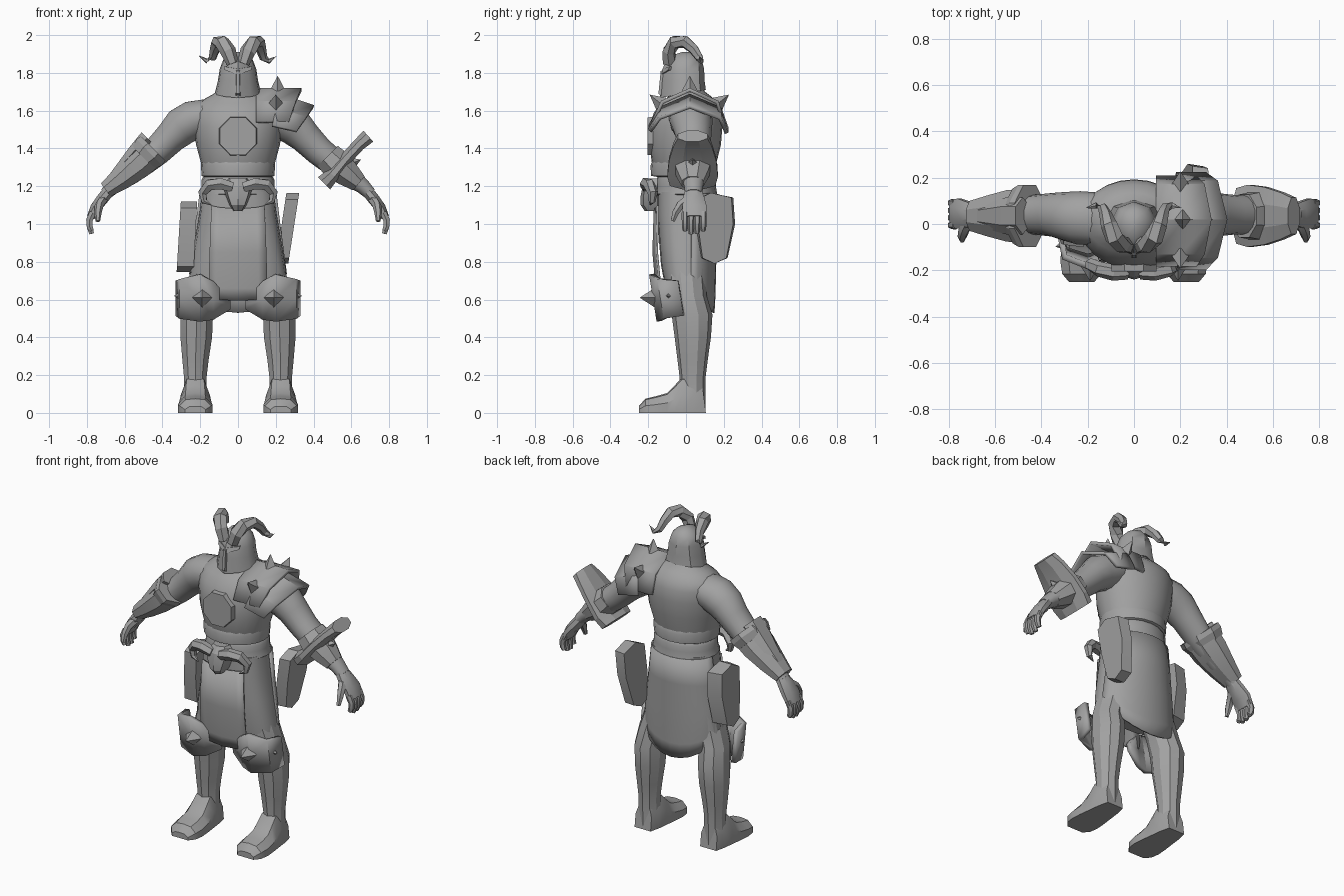
import bpy, bmesh, math
from mathutils import Vector

grey = bpy.data.materials.new("plain_grey")
grey.diffuse_color = (0.36, 0.36, 0.36, 1)


def finish(name, bm, angle=32, solid=0):
    bmesh.ops.recalc_face_normals(bm, faces=bm.faces)
    me = bpy.data.meshes.new(name)
    bm.to_mesh(me)
    bm.free()
    me.materials.append(grey)
    ob = bpy.data.objects.new(name, me)
    bpy.context.collection.objects.link(ob)
    if solid:
        m = ob.modifiers.new("thickness", "SOLIDIFY")
        m.thickness, m.offset = solid, 0
    bpy.ops.object.select_all(action="DESELECT")
    ob.select_set(True)
    bpy.context.view_layer.objects.active = ob
    bpy.ops.object.shade_smooth_by_angle(angle=math.radians(angle))
    return ob


def grid(name, rows, closed=False, caps=False, solid=0, angle=32):
    """Surface through rows of points."""
    bm = bmesh.new()
    vs = [[bm.verts.new(p) for p in r] for r in rows]
    n = len(rows[0])
    for a, b in zip(vs, vs[1:]):
        for i in range(n if closed else n - 1):
            j = (i + 1) % n
            bm.faces.new((a[i], a[j], b[j], b[i]))
    if caps:
        bm.faces.new(vs[0])
        bm.faces.new(vs[-1])
    return finish(name, bm, angle, solid)


def tube(name, path, n=8, s=1, ref=(0, 1, 0), angle=32, turn=0.5):
    """Tube through (x, y, z, half width, half depth); depth runs along ref."""
    pts = [Vector((p[0] * s, p[1], p[2])) for p in path]
    rows = []
    for i, p in enumerate(pts):
        t = (pts[min(i + 1, len(pts) - 1)] - pts[max(i - 1, 0)]).normalized()
        v = Vector(ref)
        v = (v - v.dot(t) * t).normalized()
        u = v.cross(t)
        a, b = path[i][3], path[i][4]
        ang = [2 * math.pi * (k + turn) / n for k in range(n)]
        rows.append([p + u * a * math.cos(q) + v * b * math.sin(q) for q in ang])
    return grid(name, rows, True, True, angle=angle)


def column(name, rings, n=20, angle=40, power=1):
    """Upright tube from (z, rx, ry, centre y); power below 1 squares the rings."""
    def bend(c):
        return math.copysign(abs(c) ** power, c)
    rows = [[(rx * bend(math.cos(2 * math.pi * k / n)), cy + ry * bend(math.sin(2 * math.pi * k / n)), z)
             for k in range(n)] for z, rx, ry, cy in rings]
    return grid(name, rows, True, True, angle=angle)


def spike(name, loc, d, r, h):
    """Four-sided spike pointing along d."""
    bm = bmesh.new()
    bmesh.ops.create_cone(bm, cap_ends=True, segments=4, radius1=r, radius2=0, depth=h)
    rot = Vector(d).to_track_quat("Z", "Y")
    for v in bm.verts:
        v.co = rot @ (v.co + Vector((0, 0, h / 2))) + Vector(loc)
    finish(name, bm, 10)


def prism(name, outline_a, outline_b):
    """Solid between two matching outlines."""
    return grid(name, [outline_a, outline_b], True, True, angle=20)


# Torso, cuirass edge, belt and skirt
column("torso", [(1.10, .18, .14, 0), (1.24, .178, .145, 0), (1.32, .195, .17, -.01),
                 (1.42, .222, .19, -.005), (1.52, .236, .193, 0), (1.59, .236, .18, .01),
                 (1.64, .215, .15, .02), (1.675, .155, .115, .02), (1.70, .11, .09, .01),
                 (1.75, .08, .08, 0)], 24)
column("cuirass_edge", [(1.25, .182, .155, 0), (1.255, .192, .175, -.01),
                        (1.31, .197, .178, -.01), (1.33, .195, .17, -.01)])
column("belt", [(1.15, .19, .15, 0), (1.16, .203, .165, 0), (1.20, .192, .158, 0),
                (1.235, .192, .158, 0), (1.25, .184, .15, 0)])
column("skirt", [(1.17, .19, .15, 0), (1.05, .205, .15, 0), (.9, .23, .142, 0),
                 (.78, .25, .132, 0), (.69, .262, .12, .005)], power=.75)

# Chest disc
def disc(r, y):
    return [(r * math.sin(math.pi * (k + .5) / 4), y, 1.465 + r * 1.03 * math.cos(math.pi * (k + .5) / 4))
            for k in range(8)]
prism("chest_disc", disc(.108, -.17), disc(.104, -.204))

# Front panel and long back cloth
grid("front_panel", [[(x, y + abs(x) * .12, z - dz * (1 - (abs(x) / .15) ** 2))
                      for x in (-w, -w * .7, 0, w * .7, w)]
                     for z, y, w, dz in ((1.10, -.165, .14, .02), (.85, -.172, .15, 0),
                                         (.66, -.155, .155, 0), (.605, -.145, .14, .01))], solid=.012)
cols = [i / 6 for i in range(-6, 7)]
grid("back_cloth", [[(w * math.sin(c * 1.45), .01 + d * math.cos(c * 1.45),
                      z - drop * math.cos(c * 1.57)) for c in cols]
                    for z, w, d, drop in ((1.16, .2, .155, 0), (1.0, .22, .15, 0), (.85, .24, .145, .03),
                                          (.74, .255, .14, .12), (.70, .25, .135, .17))],
     solid=.012, angle=40)

# Belt buckle: horned beast skull
grid("buckle_skull", [[(x * w, y, z) for x, y in ((-1, -.15), (-.8, -.155 - d), (0, -.17 - d),
                                                  (.8, -.155 - d), (1, -.15))]
                      for z, w, d in ((1.24, .05, .035), (1.20, .08, .06), (1.15, .065, .07),
                                      (1.10, .045, .07), (1.07, .025, .05))], True, True, angle=20)

# Helmet with pointed face
half = [(0, -1.12), (.55, -.82), (.93, -.3), (1, .2), (.72, .75), (0, 1)]
section = half + [(-x, y) for x, y in half[-2:0:-1]]
grid("helmet", [[(x * w, cy + y * l, z + dz * y) for x, y in section]
                for z, w, l, cy, dz in ((1.69, .122, .115, -.01, .02), (1.76, .106, .108, -.01, 0),
                                        (1.82, .097, .104, -.008, 0), (1.865, .08, .09, -.005, 0),
                                        (1.895, .05, .06, 0, 0), (1.91, .015, .02, 0, 0))],
     True, True, angle=38)
prism("nose_guard", [(-.014, -.12, 1.67), (.014, -.12, 1.67), (.012, -.10, 1.82), (-.012, -.10, 1.82)],
      [(-.01, -.146, 1.69), (.01, -.146, 1.69), (.008, -.134, 1.81), (-.008, -.134, 1.81)])

for s, side in ((1, "left"), (-1, "right")):
    # Helmet brow and horns
    prism("brow_" + side, [(0, -.11, 1.79), (s * .065, -.08, 1.815), (s * .07, -.075, 1.835), (0, -.105, 1.81)],
          [(0, -.135, 1.79), (s * .07, -.095, 1.815), (s * .075, -.085, 1.835), (0, -.125, 1.82)])
    tube("helmet_horn_" + side, [(.028, -.09, 1.85, .038, .032), (.052, -.09, 1.915, .036, .042),
                                 (.085, -.06, 1.962, .036, .042), (.108, -.005, 1.964, .033, .036),
                                 (.122, .04, 1.925, .028, .028), (.135, .07, 1.88, .022, .022),
                                 (.165, .08, 1.862, .015, .014), (.205, .07, 1.89, .002, .002)],
         6, s, (1, 0, .2), 20)
    tube("buckle_horn_" + side, [(.03, -.205, 1.195, .03, .035), (.09, -.21, 1.213, .034, .035),
                                 (.15, -.195, 1.208, .033, .033), (.188, -.175, 1.165, .026, .028),
                                 (.178, -.18, 1.12, .017, .018), (.14, -.19, 1.10, .002, .002)],
         6, s, angle=20)

    # Arm and hand
    tube("arm_" + side, [(.08, .02, 1.585, .07, .10), (.17, .022, 1.568, .095, .115),
                         (.24, .027, 1.548, .107, .115), (.30, .034, 1.515, .104, .105),
                         (.355, .04, 1.46, .088, .094), (.43, .04, 1.385, .079, .086),
                         (.50, .04, 1.33, .075, .085), (.58, .04, 1.26, .06, .07),
                         (.66, .04, 1.20, .042, .05), (.70, .04, 1.16, .034, .045)], 14, s, angle=40)
    tube("palm_" + side, [(.68, .04, 1.18, .033, .044), (.72, .04, 1.13, .034, .062),
                          (.755, .045, 1.085, .03, .07), (.78, .045, 1.035, .023, .066)], 8, s)
    for k in range(4):
        y, low = -.005 + k * .032, (.965, .948, .95, .965)[k]
        tube("finger_%d_%s" % (k + 1, side), [(.768, y, 1.06, .021, .018), (.787, y, 1.02, .02, .0175),
                                              (.785, y, .985, .018, .0165), (.775, y, low, .014, .013)], 6, s)
    tube("thumb_" + side, [(.715, .01, 1.13, .026, .026), (.735, -.03, 1.10, .024, .024),
                           (.742, -.055, 1.06, .02, .02), (.742, -.07, 1.015, .012, .012)], 6, s, (1, 0, 0))

    # Leg with shin ridge, and boot
    rows = []
    for z, cx, cy, rx, ry in ((.95, .115, 0, .09, .10), (.75, .165, 0, .088, .10),
                              (.62, .205, .012, .09, .098), (.52, .218, .032, .09, .108),
                              (.40, .221, .036, .088, .096), (.28, .225, .035, .073, .08),
                              (.19, .226, .035, .063, .069), (.09, .226, .035, .064, .068),
                              (0, .226, .035, .066, .068)):
        rows.append([(s * (cx + rx * math.cos(q)), cy + ry * math.sin(q), z)
                     for q in [math.pi * (k + .5) / 5 for k in range(10)]])
    grid("leg_" + side, rows, True, True, angle=25)
    grid("boot_" + side, [[(s * (cx + w * a), y + back * b, h * b) for a, b in
                           ((-1, 0), (-1, .5), (-.6, .93), (0, 1), (.6, .93), (1, .5), (1, 0))]
                          for y, cx, w, h, back in ((.105, .226, .055, .16, -.02), (.04, .226, .07, .2, 0),
                                                    (-.02, .226, .077, .19, 0), (-.06, .226, .082, .145, 0),
                                                    (-.10, .226, .087, .105, 0), (-.16, .226, .092, .088, 0),
                                                    (-.215, .226, .084, .075, 0), (-.25, .226, .055, .035, 0))],
         True, True, angle=35)

    # Thigh guard with spikes
    edge = ((.318, -.03, .70, .515), (.30, -.13, .71, .50), (.20, -.165, .735, .485),
            (.135, -.145, .70, .495), (.045, -.105, .60, .55))
    grid("thigh_guard_" + side, [[(s * x, y + .16 * (.63 - (t + (b - t) * f)), t + (b - t) * f)
                                  for x, y, t, b in edge] for f in (0, .5, 1)], solid=.028, angle=15)
    spike("thigh_spike_" + side, (s * .19, -.165, .61), (0, -1, 0), .052, .08)
    spike("side_spike_" + side, (s * .305, -.09, .62), (s, -.25, 0), .022, .035)

# Hip plates: one behind on the left, one beside the right hip
outline = ((.05, 1.13), (.13, 1.165), (.25, 1.14), (.26, 1.0), (.22, .82), (.15, .79), (.08, .82), (.055, .98))
prism("hip_plate_left", [(.20 + .15 * (z - .79), y, z) for y, z in outline],
      [(.266 + .155 * (z - .79), .155 + (y - .155) * .9, z) for y, z in outline])
prism("hip_plate_right", [(-.235 + .05 * (z - .79), y - .15, z - .045) for y, z in outline],
      [(-.325 + .06 * (z - .79), (y - .155) * .85, z - .045) for y, z in outline])

# Layered shoulder armour on the left
def arch(name, pts):
    grid(name, [[(x0 + (x1 - x0) * f, y, z - drop * f) for y, z, x0, x1, drop in pts] for f in (0, .5, 1)],
         solid=.02, angle=15)
arch("shoulder_plate_upper", ((-.175, 1.54, .095, .27, 0), (-.125, 1.645, .095, .305, 0),
                              (.02, 1.71, .095, .335, 0), (.165, 1.645, .095, .305, 0),
                              (.20, 1.53, .095, .27, 0)))
arch("shoulder_plate_lower", ((-.19, 1.52, .18, .31, .03), (-.14, 1.61, .2, .36, .05),
                              (.02, 1.68, .22, .40, .06), (.18, 1.61, .2, .36, .05),
                              (.215, 1.51, .18, .31, .03)))
for k, (loc, d) in enumerate((((.21, .02, 1.705), (0, 0, 1)), ((.20, -.13, 1.635), (0, -.75, .6)),
                              ((.20, .165, 1.635), (0, .75, .6)))):
    spike("shoulder_spike_%d" % (k + 1), loc, d, .042, .08)

# Right bracer: tapered shell, flared cuff and raised ridge plate
tube("bracer_right", [(.475, .035, 1.365, .088, .125), (.53, .035, 1.315, .085, .12),
                      (.62, .035, 1.24, .066, .095), (.70, .035, 1.18, .046, .07)], 8, -1, angle=15)
tube("bracer_cuff_right", [(.45, .035, 1.40, .10, .145), (.47, .035, 1.38, .105, .145),
                           (.50, .035, 1.35, .09, .128)], 8, -1, angle=15)
tube("bracer_ridge_right", [(.48, .035, 1.455, .05, .08), (.55, .035, 1.385, .038, .08),
                            (.68, .035, 1.24, .016, .045)], 6, -1, angle=15)

# Left forearm guard standing across the arm, with collar and spike
tube("forearm_guard_left", [(.455, .035, 1.215, .05, .13), (.50, .035, 1.26, .04, .145),
                            (.57, .035, 1.345, .036, .135), (.64, .035, 1.42, .036, .11),
                            (.69, .035, 1.465, .042, .085)], 8, 1, angle=15)
tube("forearm_collar_left", [(.475, .035, 1.36, .082, .10), (.52, .035, 1.315, .09, .11),
                             (.58, .035, 1.265, .075, .09), (.64, .035, 1.215, .052, .062)], 8, 1, angle=15)
spike("forearm_spike_left", (.585, .035, 1.315), (.9, 0, .35), .045, .07)
